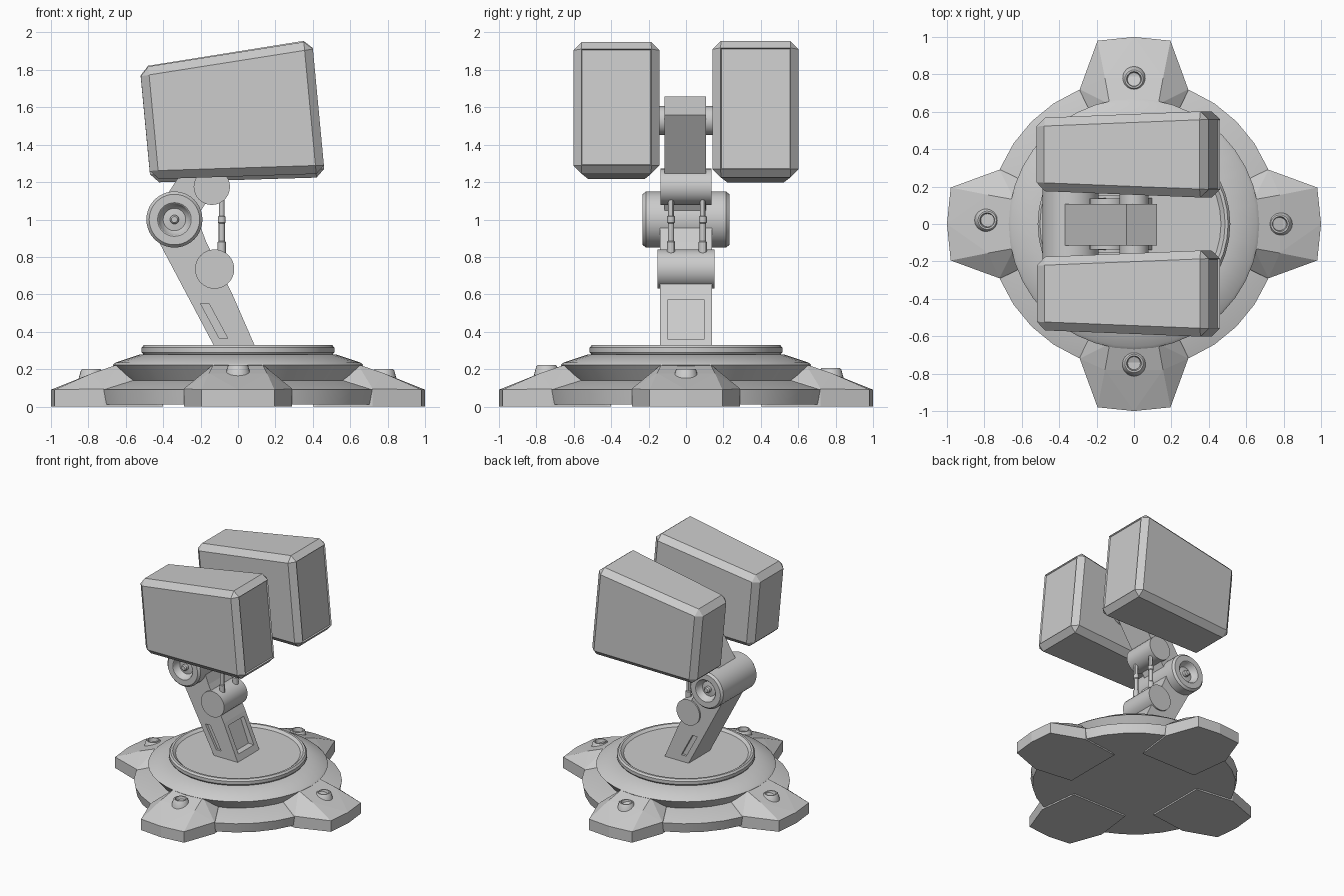
import bpy, bmesh, math
from mathutils import Matrix, Vector

if "Cube" in bpy.data.objects:
    bpy.data.objects.remove(bpy.data.objects["Cube"])


def finish(name, bm, smooth=False):
    bmesh.ops.remove_doubles(bm, verts=bm.verts, dist=1e-5)
    bmesh.ops.recalc_face_normals(bm, faces=bm.faces)
    me = bpy.data.meshes.new(name)
    bm.to_mesh(me)
    bm.free()
    ob = bpy.data.objects.new(name, me)
    bpy.context.collection.objects.link(ob)
    if smooth:
        bpy.ops.object.select_all(action='DESELECT')
        ob.select_set(True)
        bpy.context.view_layer.objects.active = ob
        bpy.ops.object.shade_smooth_by_angle(angle=math.radians(30))
    return ob


def lathe(name, profile, loc=(0, 0, 0), along_y=False, n=32):
    """Revolve (radius, height) points; zero radius closes the ends."""
    bm = bmesh.new()
    vs = [bm.verts.new((r, 0, h)) for r, h in profile]
    es = [bm.edges.new(p) for p in zip(vs, vs[1:])]
    bmesh.ops.spin(bm, geom=vs + es, cent=(0, 0, 0), axis=(0, 0, 1),
                   angle=math.tau, steps=n, use_merge=True)
    ob = finish(name, bm, True)
    m = Matrix.Rotation(math.radians(90), 4, 'X') if along_y else Matrix()
    ob.matrix_world = Matrix.Translation(loc) @ m
    return ob


def rod(name, r, y0, y1, x, z):
    return lathe(name, [(0, -y1), (r, -y1), (r, -y0), (0, -y0)], (x, 0, z), True)


def prism(name, pts, y0, y1):
    """Extrude an x-z outline along y."""
    bm = bmesh.new()
    f = bm.faces.new([bm.verts.new((x, y0, z)) for x, z in pts])
    g = bmesh.ops.extrude_face_region(bm, geom=[f])['geom']
    bmesh.ops.translate(bm, vec=(0, y1 - y0, 0),
                        verts=[v for v in g if isinstance(v, bmesh.types.BMVert)])
    return finish(name, bm)


def cut(ob, cutter):
    cutter.hide_render = True
    cutter.hide_viewport = True
    m = ob.modifiers.new("cut", 'BOOLEAN')
    m.operation, m.object, m.solver = 'DIFFERENCE', cutter, 'EXACT'


# Base: lower ring, overhanging dome and rimmed turntable
lathe("base_ring", [(0, .012), (.76, .012), (.775, .09), (.6, .14), (0, .14)])
lathe("base_dome", [(0, .13), (.595, .13), (.67, .222), (.655, .235), (.525, .278), (0, .278)], n=40)
lathe("turntable", [(0, .27), (.5, .27), (.515, .29), (.515, .315), (.503, .33),
                    (.487, .33), (.465, .312), (0, .312)], n=40)

# Four feet, each a wedge sloping up to the dome
for i in range(4):
    half = [(.195, .98, 0), (.195, .98, .09), (0, 1, 0), (0, 1, .09),
            (.29, .72, 0), (.29, .72, .095), (.22, .6, .12), (.155, .78, .178),
            (.13, .64, .226), (.25, .4, 0), (.13, .4, .2)]
    bm = bmesh.new()
    for p in {(s * x, y, z) for x, y, z in half for s in (1, -1)}:
        bm.verts.new(p)
    bmesh.ops.convex_hull(bm, input=bm.verts)
    bmesh.ops.rotate(bm, verts=bm.verts, cent=(0, 0, 0),
                     matrix=Matrix.Rotation(i * math.pi / 2, 3, 'Z'))
    finish(f"foot_{i + 1}", bm)

# Hollow foot bolts
for i, (x, y, z) in enumerate([(.78, 0, .2), (-.785, .02, .2), (0, .775, .205), (0, -.745, .222)]):
    lathe(f"foot_bolt_{i + 1}", [(0, -.1), (.075, -.1), (.07, -.06), (.055, -.006), (.049, 0),
                                 (.04, 0), (.034, -.03), (0, -.03)], (x, y, z), n=20)

# Lower arm with recesses on both sides and on the front
lower = prism("lower_arm", [(.105, .29), (-.11, .29), (-.465, .96), (-.34, 1.0), (-.215, 1.0),
                            (-.17, .88), (-.03, .6)], -.14, .14)
slot = [(-.1, .365), (-.055, .365), (-.155, .55), (-.2, .55)]
for s in (-1, 1):
    cut(lower, prism("side_slot_cutter", slot, *sorted((s * .12, s * .2))))
cut(lower, prism("front_slot_cutter", [(.025, .36), (.2, .36), (.2, .57), (-.055, .57)], -.1, .1))

# Elbow drum with dished ends and hubs
end = [(0, .225), (.016, .225), (.024, .215), (.024, .19), (.06, .185), (.075, .2), (.085, .228),
       (.09, .232), (.135, .232), (.15, .215)]
lathe("elbow_drum", end + [(r, -h) for r, h in reversed(end)], (-.34, 0, 1.0), True, 40)

# Piston mounts and twin pistons
rod("lower_piston_mount", .105, -.152, .152, -.125, .735)
rod("upper_piston_mount", .097, -.135, .135, -.14, 1.175)
for name, y in (("front_piston", -.08), ("back_piston", .09)):
    lathe(name, [(0, 0), (.022, 0), (.022, .1), (.017, .105), (.017, .2), (.021, .205),
                 (.021, .235), (.015, .24), (.015, .36), (0, .36)], (-.087, y, .78), n=12)

# Upper arm and head axle
prism("upper_arm", [(-.4, 1.1), (-.04, 1.658), (.122, 1.56), (-.24, .98)], -.115, .108)
rod("head_axle", .078, -.25, .25, 0, 1.53)

# Two chamfered, flared heads with recessed front panels
for name, y, z, k in (("front_head", -.372, 1.557, .965), ("back_head", .372, 1.55, 1)):
    bm = bmesh.new()
    bmesh.ops.create_cube(bm, size=2)
    for v in bm.verts:
        hy, hz = (.232, .37) if v.co.x > 0 else (.195, .31)
        v.co = Vector((v.co.x * .465, v.co.y * hy, v.co.z * hz * k))
    bmesh.ops.bevel(bm, geom=bm.edges[:], offset=.045, segments=1, affect='EDGES', profile=.5)
    bm.normal_update()
    front = max(bm.faces, key=lambda f: f.calc_center_median().x)
    bmesh.ops.inset_region(bm, faces=[front], thickness=.006, depth=-.012)
    head = finish(name, bm)
    head.location = (-.033, y, z)
    head.rotation_euler = (0, math.radians(-5.4), 0)
